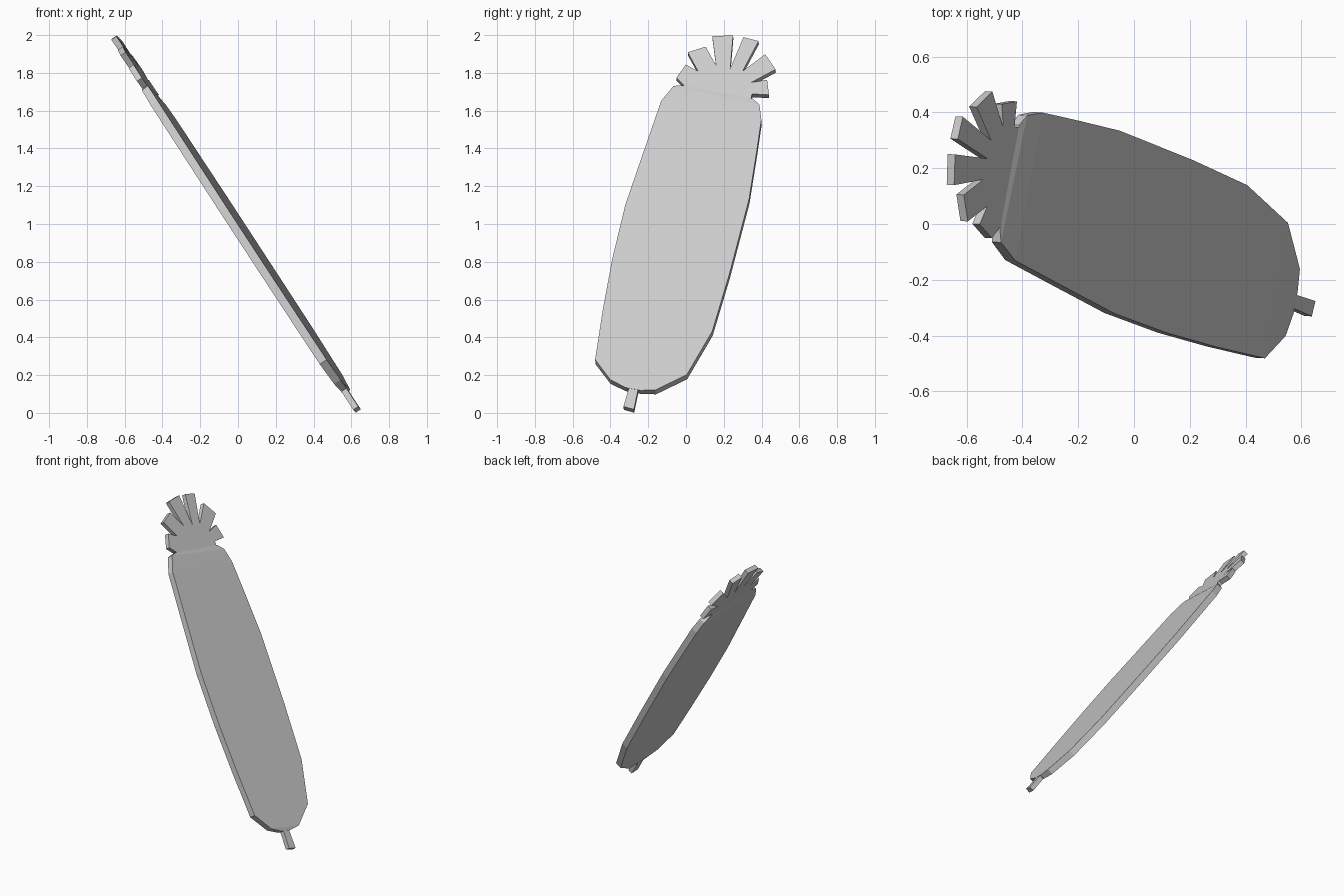
import bpy
import bmesh
from mathutils import Vector

if "Cube" in bpy.data.objects:
    bpy.data.objects.remove(bpy.data.objects["Cube"])

# The whole flat ornament lies in one leaning plane: x = A + B*z + C*y
A, B, C = 0.66, -0.668, 0.06
NORMAL = Vector((1, -C, -B)).normalized()


def on_plane(p, offset):
    """Upper-face reading (y, z) moved onto the leaning slab at an offset from its middle."""
    y, z = p
    lift = 0.018                      # outline was read from the upper face
    base = Vector((A + B * (z - lift * NORMAL.z) + C * y, y, z - lift * NORMAL.z))
    return base + NORMAL * offset


def finish(bm, name):
    bmesh.ops.recalc_face_normals(bm, faces=bm.faces)
    me = bpy.data.meshes.new(name)
    bm.to_mesh(me)
    bm.free()
    ob = bpy.data.objects.new(name, me)
    bpy.context.collection.objects.link(ob)
    return ob


def slab(name, outline, h):
    """Flat cut-out of half thickness h."""
    bm = bmesh.new()
    top = [bm.verts.new(on_plane(p, h)) for p in outline]
    low = [bm.verts.new(on_plane(p, -h)) for p in outline]
    bm.faces.new(top)
    bm.faces.new(low[::-1])
    n = len(outline)
    for i in range(n):
        j = (i + 1) % n
        bm.faces.new((top[i], low[i], low[j], top[j]))
    return finish(bm, name)


def loft(name, stations):
    """Bridge four-cornered cross sections (left, right, half thickness)."""
    bm = bmesh.new()
    rings = []
    for left, right, h in stations:
        rings.append([bm.verts.new(on_plane(p, o)) for p, o in
                      ((left, h), (right, h), (right, -h), (left, -h))])
    for a, b in zip(rings, rings[1:]):
        for i in range(4):
            j = (i + 1) % 4
            bm.faces.new((a[i], a[j], b[j], b[i]))
    bm.faces.new(rings[0])
    bm.faces.new(rings[-1][::-1])
    return finish(bm, name)


# Long fruit-shaped body, slightly thinner at both ends
loft("body", [
    ((-0.02, 1.735), (0.355, 1.665), 0.016),
    ((-0.065, 1.73), (0.39, 1.63), 0.020),
    ((-0.13, 1.65), (0.40, 1.55), 0.022),
    ((-0.21, 1.42), (0.375, 1.38), 0.022),
    ((-0.32, 1.10), (0.335, 1.13), 0.022),
    ((-0.39, 0.81), (0.23, 0.73), 0.022),
    ((-0.44, 0.54), (0.14, 0.43), 0.022),
    ((-0.48, 0.28), (0.005, 0.20), 0.022),
    ((-0.40, 0.175), (-0.16, 0.12), 0.021),
    ((-0.32, 0.135), (-0.24, 0.12), 0.017),
])

# Crown of six square-ended leaves: two tip corners, then the notch
leaves = [
    ((-0.05, 1.775), (0.0, 1.845), (0.065, 1.81)),
    ((0.01, 1.91), (0.105, 1.94), (0.16, 1.84)),
    ((0.14, 1.995), (0.25, 2.0), (0.235, 1.825)),
    ((0.305, 1.99), (0.385, 1.97), (0.30, 1.81)),
    ((0.42, 1.90), (0.475, 1.82), (0.345, 1.75)),
    ((0.43, 1.765), (0.44, 1.685), (0.35, 1.69)),
]
slab("crown", [(-0.01, 1.735)] + [p for leaf in leaves for p in leaf]
     + [(0.345, 1.66), (-0.01, 1.725)], 0.016)

# Short stem at the foot
slab("stem", [(-0.30, 0.14), (-0.25, 0.14), (-0.275, 0.02), (-0.33, 0.035)], 0.016)
